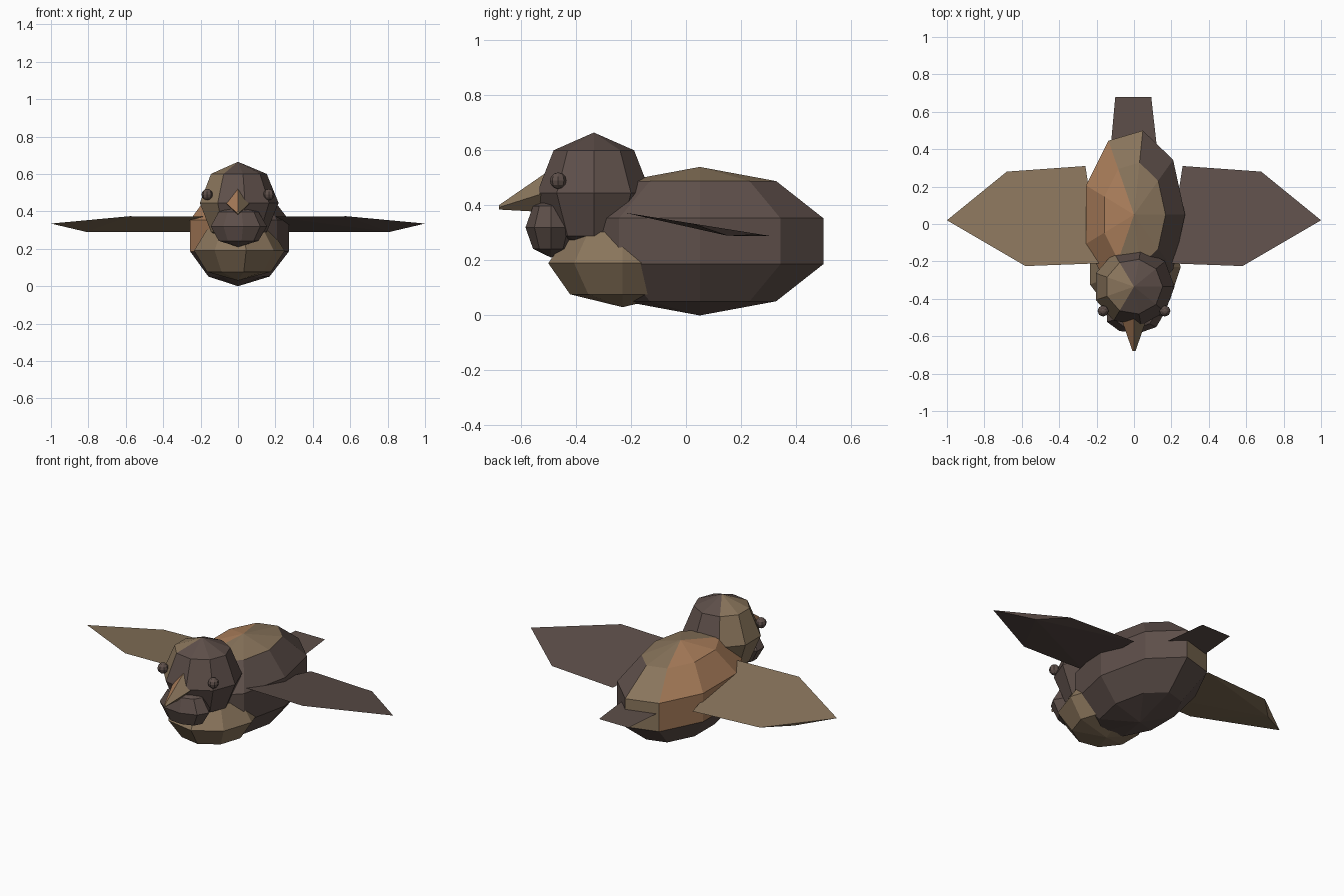
import bpy, bmesh, math
from mathutils import Matrix, Vector

cube = bpy.data.objects.get("Cube")
if cube:
    bpy.data.objects.remove(cube, do_unlink=True)


def material(name, rgb):
    mat = bpy.data.materials.new(name)
    mat.use_nodes = True
    col = (*[(c / 255) ** 2.2 for c in rgb], 1)
    mat.diffuse_color = col
    node = mat.node_tree.nodes["Principled BSDF"]
    node.inputs["Base Color"].default_value = col
    node.inputs["Roughness"].default_value = 0.9
    return mat


ORANGE = material("warm orange brown", (170, 126, 92))
TAN = material("khaki tan", (136, 116, 92))
DARK = material("dark umber", (94, 80, 75))


def finish(name, bm, mats, rule=None):
    bmesh.ops.recalc_face_normals(bm, faces=bm.faces)
    for f in bm.faces:
        f.material_index = rule(f.calc_center_median()) if rule else 0
    me = bpy.data.meshes.new(name)
    bm.to_mesh(me)
    bm.free()
    for m in mats:
        me.materials.append(m)
    ob = bpy.data.objects.new(name, me)
    bpy.context.collection.objects.link(ob)
    return ob


def ball(name, center, radii, rings, mats, rule=None, segments=9):
    """Faceted ellipsoid; the rule receives face centres on the unit sphere."""
    bm = bmesh.new()
    bmesh.ops.create_uvsphere(bm, u_segments=segments, v_segments=rings, radius=1,
                              matrix=Matrix.Rotation(-math.pi / 2, 4, 'Z'))
    ob = finish(name, bm, mats, rule)
    ob.data.transform(Matrix.Translation(center) @ Matrix.Diagonal((*radii, 1)))
    return ob


def plate(name, points, mats, faces):
    bm = bmesh.new()
    vs = [bm.verts.new(p) for p in points]
    for f in faces:
        bm.faces.new([vs[i] for i in f])
    return finish(name, bm, mats)


# Body: warm on one flank, tan on the crown and rump, dark on the other flank
def body_rule(c):
    if c.z < -0.3:
        return 2
    if c.x < -0.2:
        return 0
    if c.z > 0.75 or (c.x < 0.2 and c.y > 0):
        return 1
    return 2


ball("body", (0, 0.05, 0.27), (0.287, 0.48, 0.27), 5, [ORANGE, TAN, DARK], body_rule)

# Head, throat and chest
ball("head", (0, -0.335, 0.445), (0.217, 0.21, 0.22), 4, [DARK, TAN],
     lambda c: 1 if c.x < -0.2 else 0)
ball("throat", (0, -0.49, 0.32), (0.155, 0.095, 0.11), 4, [DARK])
ball("chest", (0, -0.23, 0.19), (0.25, 0.275, 0.16), 4, [TAN])

# Beak: four-sided blunt cone leaning down to the tip
bm = bmesh.new()
base = [bm.verts.new((x, -0.5, 0.45 + z)) for x, z in
        ((0.07, 0), (0, 0.075), (-0.07, 0), (0, -0.075))]
tip = [bm.verts.new((x, -0.68, 0.393 + z)) for x, z in
       ((0.008, 0), (0, 0.008), (-0.008, 0), (0, -0.008))]
for i in range(4):
    j = (i + 1) % 4
    bm.faces.new((base[i], base[j], tip[j], tip[i]))
bm.faces.new(tip)
bm.faces.new(base[::-1])
finish("beak", bm, [ORANGE, TAN], lambda c: 0 if c.x < -0.01 else 1)

# Eyes and wings on both sides
outline = ((0.26, 0.31), (0.68, 0.28), (1, 0.02), (0.58, -0.225), (0.18, -0.21))
for side, s, mat in (("left", 1, DARK), ("right", -1, TAN)):
    ball(side + "_eye", (s * 0.165, -0.465, 0.49), (0.03,) * 3, 6, [DARK], segments=8)
    pts = [(s * x, y, 0.338 - 0.16 * y) for x, y in outline] + [(s * 0.81, 0.15, 0.29)]
    plate(side + "_wing", pts, [mat],
          [range(5)] + [(i, (i + 1) % 5, 5) for i in range(5)])

# Tail: a flat sheet
plate("tail", [(-0.135, 0.3, 0.29), (0.135, 0.3, 0.29), (0.092, 0.68, 0.29), (-0.1, 0.68, 0.29)],
      [DARK], [range(4)])
